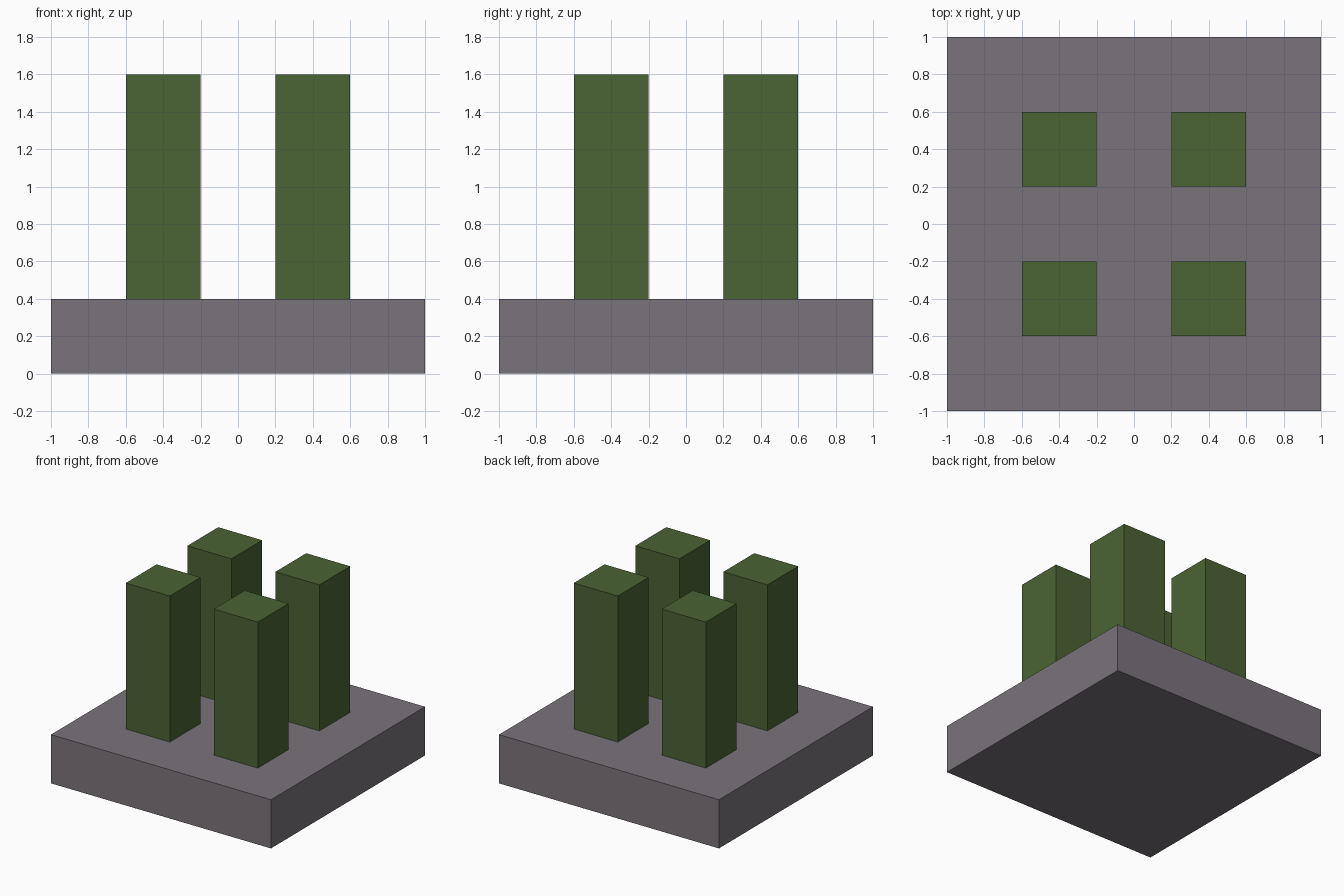
import bpy

cube = bpy.data.objects.get("Cube")
if cube:
    bpy.data.objects.remove(cube, do_unlink=True)


def make_material(name, rgb):
    mat = bpy.data.materials.new(name)
    mat.use_nodes = True
    color = (*rgb, 1.0)
    mat.diffuse_color = color
    mat.node_tree.nodes["Principled BSDF"].inputs["Base Color"].default_value = color
    return mat


def make_box(name, center, size, mat):
    bpy.ops.mesh.primitive_cube_add(size=1, location=center)
    box = bpy.context.object
    box.name = name
    box.scale = size
    bpy.ops.object.transform_apply(location=False, rotation=False, scale=True)
    box.data.materials.append(mat)
    return box


grey = make_material("warm_grey", (0.195, 0.174, 0.198))
green = make_material("moss_green", (0.070, 0.125, 0.034))

# Square base slab
make_box("base", (0, 0, 0.2), (2, 2, 0.4), grey)

# Four square pillars standing on the slab
for side, x in (("left", 0.4), ("right", -0.4)):
    for end, y in (("front", -0.4), ("back", 0.4)):
        make_box(f"{end}_{side}_pillar", (x, y, 1.0), (0.4, 0.4, 1.2), green)
